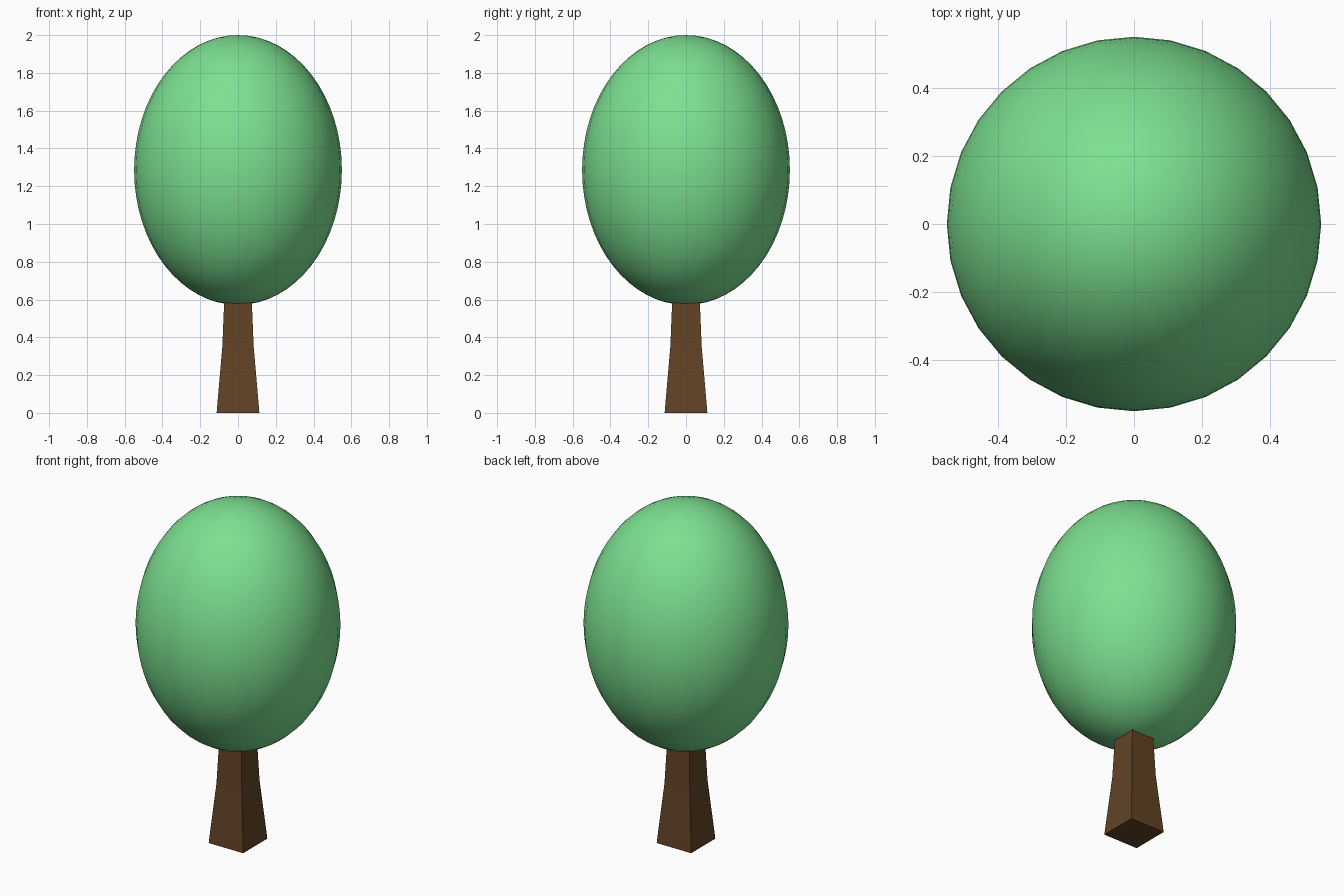
import bpy, bmesh

if "Cube" in bpy.data.objects:
    bpy.data.objects.remove(bpy.data.objects["Cube"])


def material(name, color):
    mat = bpy.data.materials.new(name)
    mat.diffuse_color = color
    mat.use_nodes = True
    mat.node_tree.nodes["Principled BSDF"].inputs["Base Color"].default_value = mat.diffuse_color
    return mat


# Trunk: tapered square post made from stacked square sections (z, half width)
sections = [(0, 0.113), (0.05, 0.109), (0.35, 0.083), (0.57, 0.074), (0.72, 0.07)]
bm = bmesh.new()
rings = [[bm.verts.new((sx * h, sy * h, z))
          for sx, sy in ((-1, -1), (1, -1), (1, 1), (-1, 1))]
         for z, h in sections]
for low, high in zip(rings, rings[1:]):
    for i in range(4):
        j = (i + 1) % 4
        bm.faces.new((low[i], low[j], high[j], high[i]))
bm.faces.new(rings[0][::-1])
bm.faces.new(rings[-1])
mesh = bpy.data.meshes.new("trunk")
bm.to_mesh(mesh)
bm.free()
trunk = bpy.data.objects.new("trunk", mesh)
bpy.context.collection.objects.link(trunk)
mesh.materials.append(material("bark", (0.12, 0.055, 0.018, 1)))

# Crown: smooth tall ellipsoid
bpy.ops.mesh.primitive_uv_sphere_add(segments=32, ring_count=32, radius=1,
                                     location=(0, 0, 1.286))
crown = bpy.context.object
crown.name = "crown"
crown.scale = (0.55, 0.55, 0.714)
bpy.ops.object.transform_apply(location=False, rotation=False, scale=True)
bpy.ops.object.shade_smooth()
crown.data.materials.append(material("leaves", (0.2, 0.75, 0.28, 1)))
